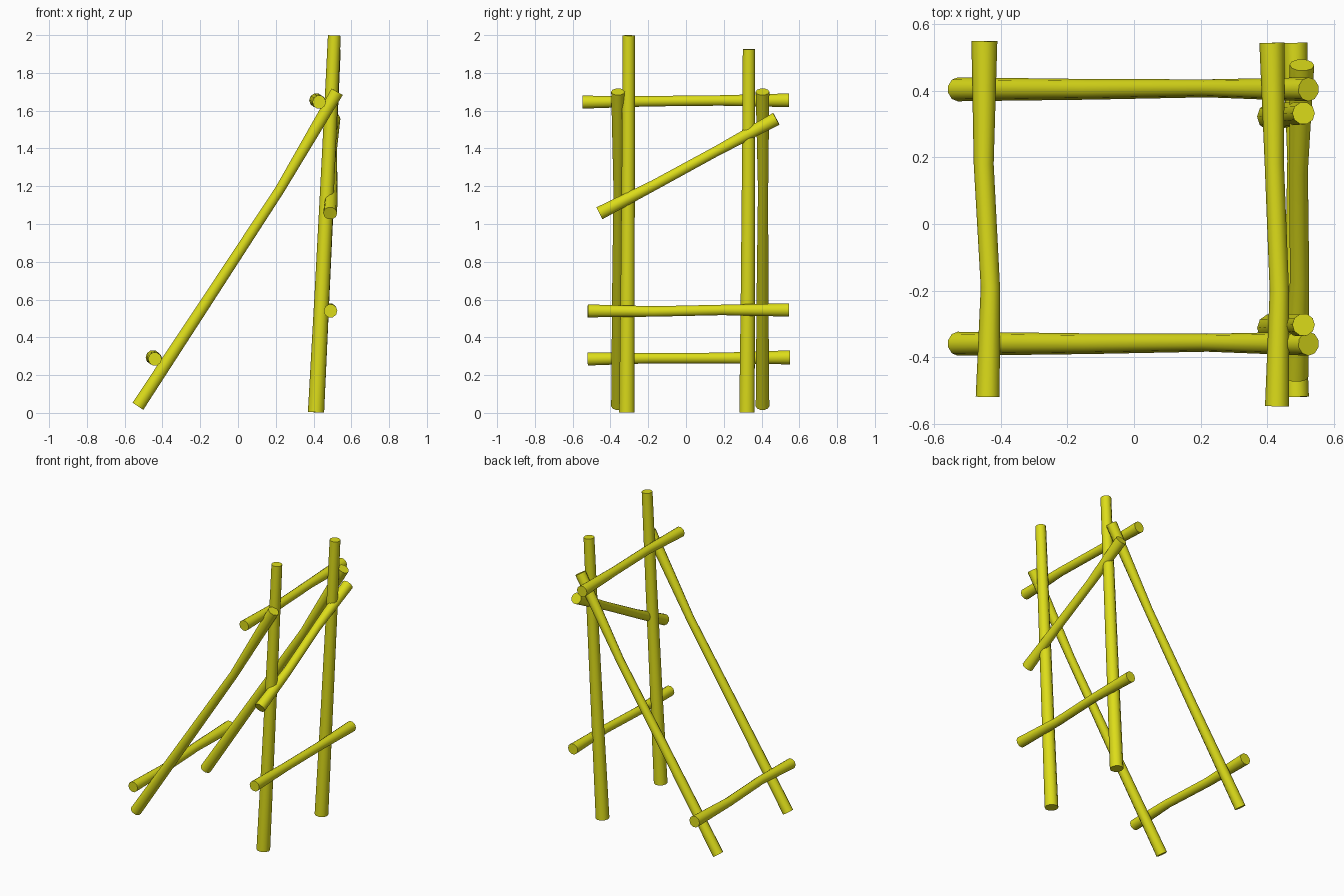
import bpy, bmesh, math
from mathutils import Vector

if "Cube" in bpy.data.objects:
    bpy.data.objects.remove(bpy.data.objects["Cube"])

SIDES = 10

yellow = bpy.data.materials.new("yellow_wood")
yellow.diffuse_color = (0.72, 0.72, 0.01, 1)
yellow.use_nodes = True
yellow.node_tree.nodes["Principled BSDF"].inputs["Base Color"].default_value = yellow.diffuse_color


def log(name, rings):
    """Capped, slightly bent log; rings are (x, y, z, radius)."""
    pts = [Vector(r[:3]) for r in rings]
    ref = Vector((1, 0, 0)) if abs((pts[-1] - pts[0]).normalized().x) < 0.5 else Vector((0, 1, 0))
    bm = bmesh.new()
    loops = []
    for i, (p, r) in enumerate(zip(pts, rings)):
        t = (pts[min(i + 1, len(pts) - 1)] - pts[max(i - 1, 0)]).normalized()
        u = (ref - t * ref.dot(t)).normalized()
        v = t.cross(u)
        angles = [2 * math.pi * k / SIDES for k in range(SIDES)]
        loops.append([bm.verts.new(p + r[3] * (u * math.cos(a) + v * math.sin(a))) for a in angles])
    for a, b in zip(loops, loops[1:]):
        for k in range(SIDES):
            n = (k + 1) % SIDES
            bm.faces.new((a[k], a[n], b[n], b[k]))
    bm.faces.new(loops[0][::-1])
    bm.faces.new(loops[-1])
    bmesh.ops.recalc_face_normals(bm, faces=bm.faces)
    me = bpy.data.meshes.new(name)
    bm.to_mesh(me)
    bm.free()
    me.materials.append(yellow)
    ob = bpy.data.objects.new(name, me)
    bpy.context.collection.objects.link(ob)
    bpy.ops.object.select_all(action='DESELECT')
    ob.select_set(True)
    bpy.context.view_layer.objects.active = ob
    bpy.ops.object.shade_smooth_by_angle(angle=math.radians(50))


# Upright posts: the rear one is a little shorter
for name, y, top in (("front_post", -0.313, 1.998), ("rear_post", 0.323, 1.925)):
    log(name, [(0.413, y, 0.003, 0.043),
               (0.446, y + 0.004, 0.33 * top, 0.039),
               (0.482, y + 0.008, 0.70 * top, 0.036),
               (0.510, y + 0.010, top, 0.034)])

# Leaning poles
for name, y in (("front_leaning_pole", -0.36), ("rear_leaning_pole", 0.405)):
    log(name, [(-0.53, y, 0.035, 0.036),
               (-0.13, y, 0.645, 0.031),
               (0.22, y + 0.003, 1.18, 0.027),
               (0.525, y, 1.70, 0.036)])

# Horizontal cross bars
log("foot_bar", [(-0.44, -0.52, 0.285, 0.036), (-0.432, -0.19, 0.290, 0.029),
                 (-0.452, 0.18, 0.290, 0.030), (-0.45, 0.55, 0.294, 0.039)])
log("lower_bar", [(0.49, -0.52, 0.54, 0.036), (0.483, -0.17, 0.537, 0.029),
                  (0.49, 0.19, 0.545, 0.029), (0.485, 0.545, 0.545, 0.037)])
log("top_bar", [(0.43, -0.548, 1.645, 0.036), (0.437, -0.2, 1.650, 0.029),
                (0.422, 0.18, 1.654, 0.029), (0.415, 0.545, 1.655, 0.038)])

# Diagonal brace across the upright posts
log("diagonal_brace", [(0.488, -0.458, 1.057, 0.037), (0.498, -0.17, 1.205, 0.029),
                       (0.495, 0.16, 1.385, 0.028), (0.505, 0.478, 1.557, 0.037)])
